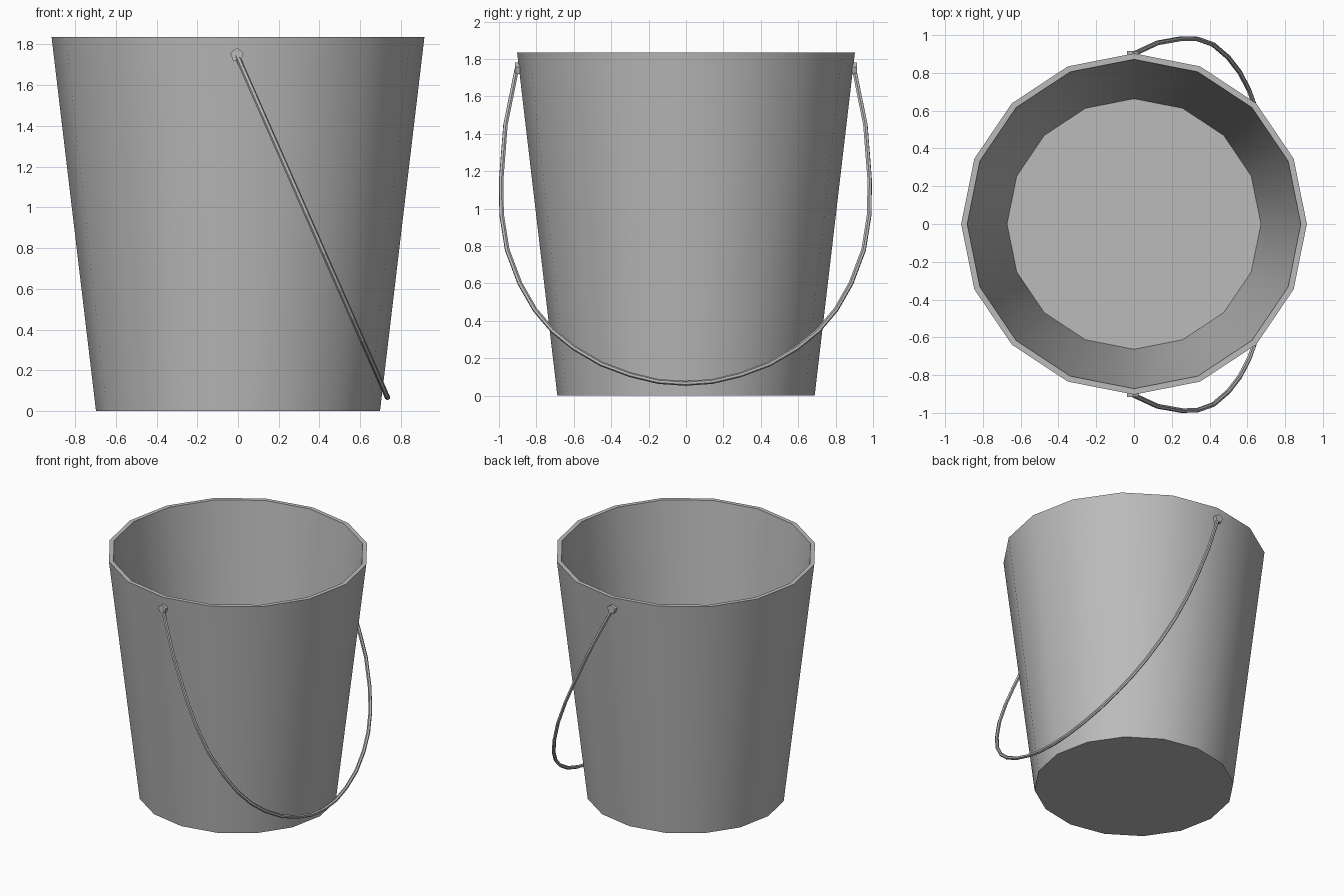
import bpy
import bmesh
import math
from mathutils import Matrix

default = bpy.data.objects.get("Cube")
if default:
    bpy.data.objects.remove(default, do_unlink=True)

SIDES = 16

# Plain grey metal
metal = bpy.data.materials.new("grey_metal")
metal.use_nodes = True
grey = (0.5, 0.5, 0.5, 1)
metal.diffuse_color = grey
metal.node_tree.nodes["Principled BSDF"].inputs["Base Color"].default_value = grey


def add_object(name, data):
    obj = bpy.data.objects.new(name, data)
    bpy.context.collection.objects.link(obj)
    data.materials.append(metal)
    return obj


def select_only(obj):
    bpy.ops.object.select_all(action="DESELECT")
    obj.select_set(True)
    bpy.context.view_layer.objects.active = obj


# Bucket: tapered wall with thickness, flat rim, floor and underside
profile = [(0.697, 0), (0.915, 1.835), (0.883, 1.835), (0.672, 0.03)]
bm = bmesh.new()
rings = []
for radius, z in profile:
    ring = []
    for i in range(SIDES):
        a = math.tau * i / SIDES
        ring.append(bm.verts.new((radius * math.cos(a), 0.987 * radius * math.sin(a), z)))
    rings.append(ring)
for low, high in zip(rings, rings[1:]):
    for i in range(SIDES):
        j = (i + 1) % SIDES
        bm.faces.new((low[i], low[j], high[j], high[i]))
bm.faces.new(rings[0][::-1])
bm.faces.new(rings[-1])
bmesh.ops.recalc_face_normals(bm, faces=bm.faces)
mesh = bpy.data.meshes.new("bucket")
bm.to_mesh(mesh)
bm.free()
bucket = add_object("bucket", mesh)
select_only(bucket)
bpy.ops.object.shade_smooth_by_angle(angle=math.radians(35))

# Pivot studs: five-sided pegs on the front and back of the wall
for name, side in (("front_stud", -1), ("back_stud", 1)):
    bm = bmesh.new()
    turn = Matrix.Rotation(math.radians(90), 4, "X")
    place = Matrix.Translation((-0.005, side * 0.898, 1.748))
    spin = Matrix.Rotation(math.radians(90), 4, "Z")
    bmesh.ops.create_cone(bm, cap_ends=True, segments=5, radius1=0.034,
                          radius2=0.034, depth=0.034, matrix=place @ turn)
    top = max(bm.verts, key=lambda v: v.co.z)
    # Turn the peg so that one corner points straight up
    tilt = math.atan2(top.co.x + 0.005, top.co.z - 1.748)
    bmesh.ops.rotate(bm, verts=bm.verts, cent=place.translation,
                     matrix=Matrix.Rotation(-tilt, 3, "Y"))
    mesh = bpy.data.meshes.new(name)
    bm.to_mesh(mesh)
    bm.free()
    add_object(name, mesh)

# Handle: thin wire hanging from the studs, leaning against the left wall
half = [(0.902, 1.745), (0.962, 1.45), (0.985, 1.155), (0.983, 0.97),
        (0.953, 0.78), (0.885, 0.6), (0.805, 0.46), (0.71, 0.348),
        (0.595, 0.255), (0.45, 0.17), (0.295, 0.112), (0.145, 0.076)]
path = half + [(0, 0.066)] + [(-y, z) for y, z in reversed(half)]
curve = bpy.data.curves.new("handle", "CURVE")
curve.dimensions = "3D"
curve.bevel_depth = 0.013
curve.bevel_resolution = 1
curve.use_fill_caps = True
spline = curve.splines.new("POLY")
spline.points.add(len(path) - 1)
for point, (y, z) in zip(spline.points, path):
    point.co = (0.44 * (1.745 - z) - 0.005, y - 0.003, z, 1)
spline.use_smooth = False
handle = add_object("handle", curve)
select_only(handle)
bpy.ops.object.convert(target="MESH")
